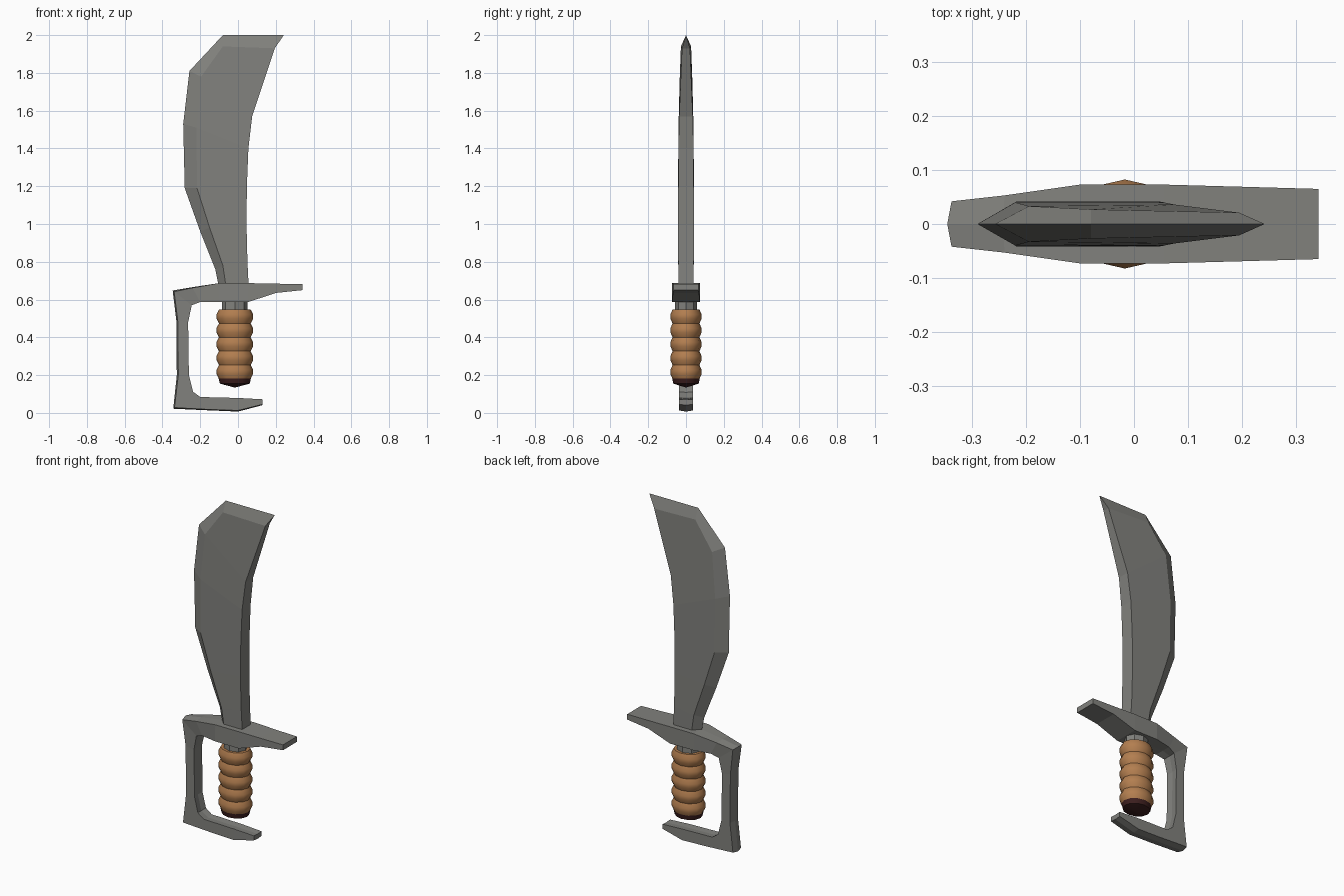
import bpy
import bmesh
import math

cube = bpy.data.objects.get("Cube")
if cube:
    bpy.data.objects.remove(cube, do_unlink=True)


def material(name, rgb, rough=0.7):
    m = bpy.data.materials.new(name)
    m.use_nodes = True
    m.diffuse_color = (*rgb, 1)
    bsdf = m.node_tree.nodes["Principled BSDF"]
    bsdf.inputs["Base Color"].default_value = (*rgb, 1)
    bsdf.inputs["Roughness"].default_value = rough
    return m


STEEL = material("grey steel", (0.22, 0.22, 0.205))
LEATHER = material("tan leather", (0.45, 0.21, 0.08))
MAROON = material("dark maroon", (0.045, 0.013, 0.013))


def finish(bm, name, mat):
    bmesh.ops.recalc_face_normals(bm, faces=bm.faces)
    mesh = bpy.data.meshes.new(name)
    bm.to_mesh(mesh)
    bm.free()
    mesh.materials.append(mat)
    obj = bpy.data.objects.new(name, mesh)
    bpy.context.collection.objects.link(obj)
    return obj


def loft(bm, rings, cap_start=True, cap_end=True):
    """Skin a list of equal-length closed rings of points."""
    rows = [[bm.verts.new(p) for p in ring] for ring in rings]
    for a, b in zip(rows, rows[1:]):
        n = len(a)
        for i in range(n):
            j = (i + 1) % n
            bm.faces.new((a[i], a[j], b[j], b[i]))
    if cap_start:
        bm.faces.new(rows[0])
    if cap_end:
        bm.faces.new(rows[-1])
    return rows


# Blade: cutting edge (x, z), bevel line (x, z, half width), spine (x, z, half width)
blade_rows = [
    ((-0.10, 0.66), (-0.062, 0.66, 0.04), (0.057, 0.66, 0.04)),
    ((-0.12, 0.76), (-0.08, 0.78, 0.041), (0.05, 0.80, 0.041)),
    ((-0.20, 0.96), (-0.15, 0.98, 0.042), (0.045, 1.0, 0.042)),
    ((-0.282, 1.19), (-0.217, 1.19, 0.042), (0.047, 1.2, 0.041)),
    ((-0.29, 1.53), (-0.22, 1.51, 0.04), (0.055, 1.4, 0.04)),
    ((-0.257, 1.81), (-0.195, 1.78, 0.033), (0.075, 1.57, 0.036)),
    ((-0.08, 2.0), (-0.08, 1.94, 0.027), (0.195, 1.93, 0.021)),
]
bm = bmesh.new()
rings = []
for (ex, ez), (bx, bz, bw), (sx, sz, sw) in blade_rows:
    rings.append([(ex, 0, ez), (bx, -bw, bz), (sx, -sw, sz),
                  (sx, sw, sz), (bx, bw, bz)])
edge, bev_f, spine_f, spine_b, bev_b = loft(bm, rings, cap_end=False)[-1]
tip = bm.verts.new((0.242, 0, 2.0))
for face in ((edge, tip, spine_f, bev_f), (edge, bev_b, spine_b, tip),
             (spine_f, tip, spine_b)):
    bm.faces.new(face)
finish(bm, "blade", STEEL)

# Guard and knuckle bow: outer point, inner point, half width, ridge height
guard_rows = [
    ((0.342, 0.682), (0.342, 0.65), 0.065, 0),
    ((0.20, 0.684), (0.20, 0.635), 0.069, 0),
    ((0.055, 0.687), (0.055, 0.587), 0.073, 0),
    ((-0.10, 0.687), (-0.10, 0.588), 0.073, 0),
    ((-0.24, 0.662), (-0.20, 0.587), 0.053, 0.004),
    ((-0.338, 0.642), (-0.245, 0.57), 0.042, 0.010),
    ((-0.319, 0.49), (-0.264, 0.48), 0.038, 0.008),
    ((-0.316, 0.20), (-0.260, 0.20), 0.038, 0.008),
    ((-0.336, 0.028), (-0.238, 0.112), 0.038, 0.009),
    ((-0.15, 0.018), (-0.20, 0.084), 0.038, 0.006),
    ((0.0, 0.013), (0.0, 0.079), 0.038, 0.006),
    ((0.13, 0.045), (0.13, 0.072), 0.036, 0.004),
]
bm = bmesh.new()
rings = []
for (ox, oz), (ix, iz), w, ridge in guard_rows:
    length = math.hypot(ox - ix, oz - iz)
    dx, dz = (ox - ix) / length * ridge, (oz - iz) / length * ridge
    rings.append([(ox, -w, oz), (ox + dx, 0, oz + dz), (ox, w, oz),
                  (ix, w, iz), (ix + dx * 0.6, 0, iz + dz * 0.6), (ix, -w, iz)])
loft(bm, rings)
finish(bm, "guard_and_knuckle_bow", STEEL)

# Handle parts share an oval cross-section around one axis
AXIS_X, DEPTH = -0.017, 0.85


def oval(radius, z, sides):
    return [(AXIS_X + radius * math.cos(a), DEPTH * radius * math.sin(a), z)
            for a in (math.tau * i / sides for i in range(sides))]


def turned(name, mat, profile, sides):
    bm = bmesh.new()
    loft(bm, [oval(r, z, sides) for r, z in profile])
    return finish(bm, name, mat)


turned("collar", STEEL, [(0.068, 0.53), (0.068, 0.60)], 8)

# Grip: five rounded leather wraps
BOTTOM, TOP, WRAPS = 0.18, 0.547, 5
step = (TOP - BOTTOM) / WRAPS
profile = []
for k in range(WRAPS):
    z = BOTTOM + k * step
    profile += [(0.084, z), (0.097, z + step * 0.35), (0.097, z + step * 0.65)]
profile += [(0.084, TOP)]
grip = turned("grip", LEATHER, profile, 12)

pommel = turned("pommel", MAROON,
                [(0.086, 0.185), (0.079, 0.155), (0.004, 0.135)], 12)

for obj in (grip, pommel):
    bpy.ops.object.select_all(action="DESELECT")
    obj.select_set(True)
    bpy.context.view_layer.objects.active = obj
    bpy.ops.object.shade_smooth_by_angle(angle=math.radians(40))
